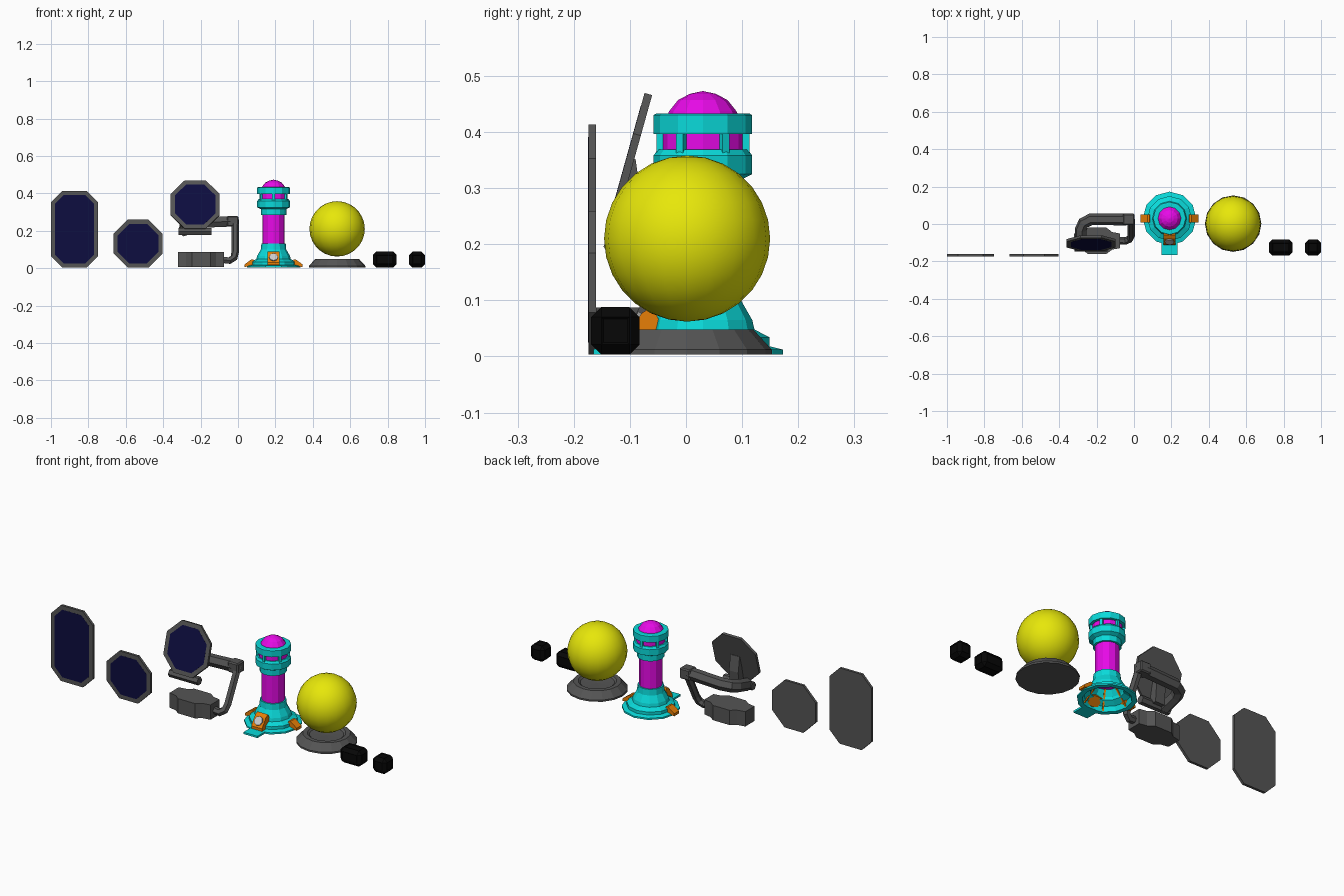
import bpy, bmesh
from math import sin, cos, pi, radians
from mathutils import Matrix, Vector

if "Cube" in bpy.data.objects:
    bpy.data.objects.remove(bpy.data.objects["Cube"])


def material(name, rgb):
    m = bpy.data.materials.new(name)
    m.diffuse_color = (*rgb, 1)
    m.use_nodes = True
    m.node_tree.nodes["Principled BSDF"].inputs["Base Color"].default_value = m.diffuse_color
    return m


GREY = material("dark_grey", (0.09, 0.09, 0.09))
NAVY = material("navy", (0.004, 0.004, 0.05))
CYAN = material("cyan", (0.003, 0.7, 0.7))
PINK = material("magenta", (0.8, 0.003, 0.8))
ORANGE = material("orange", (0.8, 0.21, 0.002))
YELLOW = material("yellow", (0.8, 0.8, 0.003))
BLACK = material("black", (0.002, 0.002, 0.002))
WHITE = material("pale", (0.7, 0.7, 0.7))


def finish(name, bm, mat, matrix=None):
    bmesh.ops.recalc_face_normals(bm, faces=bm.faces)
    me = bpy.data.meshes.new(name)
    bm.to_mesh(me)
    bm.free()
    me.materials.append(mat)
    ob = bpy.data.objects.new(name, me)
    bpy.context.collection.objects.link(ob)
    if matrix:
        ob.matrix_world = matrix
    return ob


def prism(name, pts, vec, mat, matrix=None):
    """Extrude a planar polygon along a vector."""
    bm = bmesh.new()
    f = bm.faces.new([bm.verts.new(p) for p in pts])
    r = bmesh.ops.extrude_face_region(bm, geom=[f])
    bmesh.ops.translate(bm, vec=vec, verts=[v for v in r["geom"] if isinstance(v, bmesh.types.BMVert)])
    return finish(name, bm, mat, matrix)


def box(name, lo, hi, mat, bevel=0, matrix=None):
    bm = bmesh.new()
    lo, hi = Vector(lo), Vector(hi)
    bmesh.ops.create_cube(bm, size=1, matrix=Matrix.Translation((lo + hi) / 2) @ Matrix.Diagonal((*(hi - lo), 1)))
    if bevel:
        bmesh.ops.bevel(bm, geom=bm.edges[:], offset=bevel, segments=1, affect='EDGES')
    return finish(name, bm, mat, matrix)


def lathe(name, profile, centre, mat, n=12):
    """Spin (radius, height) points about z."""
    bm = bmesh.new()
    rings = []
    for r, z in profile:
        if r == 0:
            rings.append([bm.verts.new((0, 0, z))] * n)
        else:
            rings.append([bm.verts.new((r * cos(2 * pi * i / n), r * sin(2 * pi * i / n), z)) for i in range(n)])
    for a, b in zip(rings, rings[1:]):
        for i in range(n):
            j = (i + 1) % n
            bm.faces.new(list(dict.fromkeys((a[i], a[j], b[j], b[i]))))
    bmesh.ops.remove_doubles(bm, verts=bm.verts, dist=1e-5)
    return finish(name, bm, mat, Matrix.Translation((*centre, 0)))


def tube(name, path, radius, mat, res=1):
    cu = bpy.data.curves.new(name, 'CURVE')
    cu.dimensions = '3D'
    cu.bevel_depth = radius
    cu.bevel_resolution = res
    cu.use_fill_caps = True
    sp = cu.splines.new('POLY')
    sp.points.add(len(path) - 1)
    for p, co in zip(sp.points, path):
        p.co = (*co, 1)
    sp.use_smooth = False
    cu.materials.append(mat)
    ob = bpy.data.objects.new(name, cu)
    bpy.context.collection.objects.link(ob)
    return ob


def octagon(w, h, c, inset=0, y=0):
    w, h, c = w / 2 - inset, h / 2 - inset, c - inset * 0.586
    p = [(w, h - c), (w - c, h), (c - w, h), (-w, h - c), (-w, c - h), (c - w, -h), (w - c, -h), (w, c - h)]
    return [(x, y, z) for x, z in p]


def screen(name, w, h, c, centre, tilt=0):
    m = Matrix.Translation(centre) @ Matrix.Rotation(tilt, 4, 'X')
    prism(name + "_frame", octagon(w, h, c, 0, -0.007), (0, 0.014, 0), GREY, m)
    prism(name + "_glass", octagon(w, h, c, 0.022, -0.0074), (0, 0.002, 0), NAVY, m)


# Loose screens and the tilted arm-mounted screen
screen("tall_screen", 0.252, 0.41, 0.06, (-0.874, -0.167, 0.208))
screen("small_screen", 0.262, 0.256, 0.075, (-0.534, -0.167, 0.131))
screen("arm_screen", 0.262, 0.267, 0.075, (-0.229, -0.103, 0.339), radians(-15.6))

# Mounting block with its octagonal bulge
half = [(-0.123, -0.039), (-0.08, -0.047), (-0.05, -0.07), (0.05, -0.07), (0.08, -0.047), (0.123, -0.039)]
plan = half + [(x, -y) for x, y in reversed(half)]
prism("mount_block", [(x - 0.197, y - 0.09, 0.007) for x, y in plan], (0, 0, 0.08), GREY)

# Bent arm: leaning post, elbow, forearm and hinge bar
tube("arm_post", [(-0.085, -0.09, 0.045), (-0.045, -0.09, 0.04), (-0.022, -0.08, 0.055),
                  (-0.015, -0.065, 0.085), (-0.015, 0.025, 0.26)], 0.02, GREY)
box("arm_elbow", (-0.06, -0.005, 0.222), (0.002, 0.055, 0.28), GREY, 0.006)
tube("forearm", [(-0.04, 0.025, 0.25), (-0.23, 0.025, 0.242), (-0.27, 0.005, 0.235),
                 (-0.285, -0.03, 0.225), (-0.285, -0.12, 0.2)], 0.032, GREY)
tube("hinge_bar", [(-0.317, -0.125, 0.196), (-0.143, -0.125, 0.196)], 0.022, GREY)
prism("screen_bracket", [(-0.258, -0.13, 0.19), (-0.258, -0.085, 0.19), (-0.258, -0.078, 0.27),
                         (-0.258, -0.09, 0.352), (-0.258, -0.097, 0.352)], (0.055, 0, 0), GREY)

# Tower shells around the glowing core
T = (0.19, 0.03)
lathe("tower_base", [(0.118, 0.003), (0.143, 0.003), (0.143, 0.012), (0.119, 0.018), (0.119, 0.034), (0.092, 0.048),
                     (0.088, 0.065), (0.068, 0.1), (0.065, 0.132), (0.055, 0.132), (0.055, 0.095),
                     (0.078, 0.06), (0.08, 0.045), (0.11, 0.028), (0.118, 0.003)], T, CYAN)
lathe("core_column", [(0, 0.09), (0.058, 0.09), (0.058, 0.3), (0, 0.3)], T, PINK)
lathe("upper_collar", [(0, 0.285), (0.068, 0.285), (0.068, 0.315), (0.088, 0.325), (0.088, 0.358),
                       (0.08, 0.369), (0, 0.369)], T, CYAN)
lathe("window_ring", [(0, 0.36), (0.073, 0.36), (0.073, 0.405), (0, 0.405)], T, PINK)
lathe("cap_ring", [(0, 0.396), (0.088, 0.396), (0.088, 0.43), (0.083, 0.433), (0, 0.433)], T, CYAN)
lathe("dome", [(0.063, 0.43), (0.06, 0.437), (0.044, 0.457), (0.023, 0.468), (0, 0.473)], T, PINK)
for k in range(6):
    m = Matrix.Translation((*T, 0)) @ Matrix.Rotation(k * pi / 3 + pi / 6, 4, 'Z')
    box("window_pillar", (0.066, -0.007, 0.362), (0.083, 0.007, 0.4), CYAN, 0, m)

# Clamps on three sides, larger at the front, with step and lamp
clamp = [(0.07, 0.05), (0.09, 0.088), (0.108, 0.078), (0.142, 0.03), (0.142, 0.016), (0.11, 0.016)]
small = [(0.1, 0.03), (0.108, 0.047), (0.118, 0.047), (0.155, 0.02), (0.155, 0.006), (0.12, 0.012)]
for name, prof, w, ang in (("front_clamp", clamp, 0.064, -90), ("right_clamp", small, 0.042, 0),
                           ("left_clamp", small, 0.042, 180)):
    m = Matrix.Translation((*T, 0)) @ Matrix.Rotation(radians(ang), 4, 'Z')
    prism(name, [(r, -w / 2, z) for r, z in prof], (0, w, 0), ORANGE, m)
box("front_step", (0.148, -0.165, 0.003), (0.232, -0.08, 0.013), CYAN)
lamp = lathe("clamp_lamp", [(0, 0), (0.024, 0), (0.024, 0.008), (0, 0.008)], (0, 0), WHITE, 8)
lamp.matrix_world = Matrix.Translation((0.19, -0.092, 0.056)) @ Matrix.Rotation(radians(54), 4, 'X')
# Ribs inside the hollow base
for k in range(6):
    m = Matrix.Translation((*T, 0)) @ Matrix.Rotation(k * pi / 3, 4, 'Z')
    prism("base_rib", [(0.05, -0.004, 0.088), (0.112, -0.004, 0.006), (0.114, -0.004, 0.012),
                       (0.056, -0.004, 0.09)], (0, 0.008, 0), ORANGE, m)

# Floating globe over a dished stand
bm = bmesh.new()
bmesh.ops.create_uvsphere(bm, u_segments=20, v_segments=14, radius=0.148)
for f in bm.faces:
    f.smooth = True
finish("globe", bm, YELLOW, Matrix.Translation((0.53, 0.002, 0.21)))
lathe("globe_stand", [(0, 0.003), (0.151, 0.003), (0.151, 0.012), (0.118, 0.048), (0.095, 0.048),
                      (0.085, 0.04), (0, 0.036)], (0.53, 0.002), GREY, 16)

# Chamfered black crates with recessed faces
for name, x0, x1 in (("long_crate", 0.721, 0.848), ("small_crate", 0.915, 1.0)):
    ob = box(name, (x0, -0.169, 0.003), (x1, -0.083, 0.088), BLACK, 0.018)
    bm = bmesh.new()
    bm.from_mesh(ob.data)
    big = [f for f in bm.faces if max(abs(c) for c in f.normal) > 0.99]
    bmesh.ops.inset_individual(bm, faces=big, thickness=0.005, depth=-0.004)
    bm.to_mesh(ob.data)
    bm.free()
